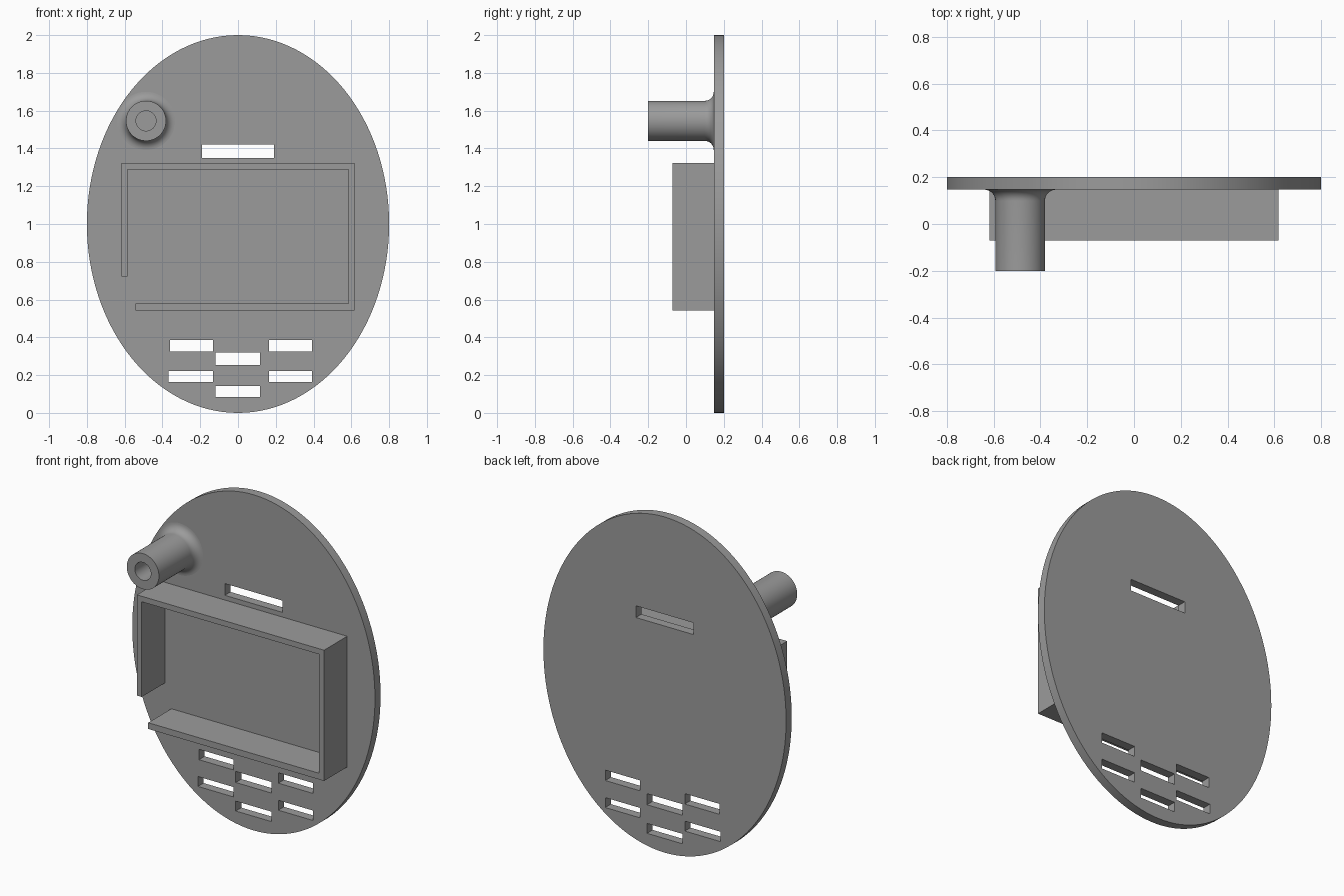
import bpy, bmesh, math

if "Cube" in bpy.data.objects:
    bpy.data.objects.remove(bpy.data.objects["Cube"])

grey = bpy.data.materials.new("plain grey")
grey.diffuse_color = (0.33, 0.33, 0.33, 1)
grey.use_nodes = True
grey.node_tree.nodes["Principled BSDF"].inputs["Base Color"].default_value = grey.diffuse_color

FRONT, BACK = 0.147, 0.2


def finish(name, bm, angle=None):
    bmesh.ops.recalc_face_normals(bm, faces=bm.faces)
    me = bpy.data.meshes.new(name)
    bm.to_mesh(me)
    bm.free()
    me.materials.append(grey)
    ob = bpy.data.objects.new(name, me)
    bpy.context.collection.objects.link(ob)
    if angle:
        smooth(ob, angle)
    return ob


def smooth(ob, angle):
    bpy.ops.object.select_all(action='DESELECT')
    ob.select_set(True)
    bpy.context.view_layer.objects.active = ob
    bpy.ops.object.shade_smooth_by_angle(angle=math.radians(angle))


def prism(bm, outline, y0, y1):
    """Extrude an (x, z) outline along y."""
    face = bm.faces.new([bm.verts.new((x, y0, z)) for x, z in outline])
    new = bmesh.ops.extrude_face_region(bm, geom=[face])["geom"]
    moved = [v for v in new if isinstance(v, bmesh.types.BMVert)]
    bmesh.ops.translate(bm, verts=moved, vec=(0, y1 - y0, 0))


# Oval plate
bm = bmesh.new()
N = 128
prism(bm, [(0.8 * math.cos(2 * math.pi * i / N), 1 + math.sin(2 * math.pi * i / N))
           for i in range(N)], FRONT, BACK)
plate = finish("oval_plate", bm)

# Slots through the plate: x0, x1, z0, z1
slots = [(-0.19, 0.19, 1.35, 1.42),
         (-0.36, -0.132, 0.325, 0.387), (0.163, 0.392, 0.325, 0.387),
         (-0.118, 0.117, 0.254, 0.32),
         (-0.367, -0.132, 0.164, 0.223), (0.163, 0.392, 0.164, 0.223),
         (-0.118, 0.117, 0.084, 0.143)]
bm = bmesh.new()
for x0, x1, z0, z1 in slots:
    prism(bm, [(x0, z0), (x1, z0), (x1, z1), (x0, z1)], FRONT - 0.1, BACK + 0.1)
cutter = finish("slot_cutter", bm)
cutter.hide_render = True

mod = plate.modifiers.new("slots", 'BOOLEAN')
mod.object = cutter
mod.operation = 'DIFFERENCE'
mod.solver = 'EXACT'
bpy.ops.object.select_all(action='DESELECT')
plate.select_set(True)
bpy.context.view_layer.objects.active = plate
bpy.ops.object.modifier_apply(modifier=mod.name)
bpy.data.objects.remove(cutter, do_unlink=True)
smooth(plate, 30)

# Rectangular rim, open at the lower left corner
bm = bmesh.new()
prism(bm, [(-0.617, 0.722), (-0.617, 1.322), (0.617, 1.322), (0.617, 0.543),
           (-0.542, 0.543), (-0.542, 0.58), (0.585, 0.58), (0.585, 1.289),
           (-0.585, 1.289), (-0.585, 0.722)], -0.071, FRONT + 0.01)
finish("rectangular_rim", bm)

# Hollow post with a rounded foot, turned around its own axis
CX, CZ, R, FILLET = -0.487, 1.546, 0.106, 0.048
profile = [(0.053, FRONT), (0.053, -0.2), (R, -0.2)]
for i in range(9):
    t = math.pi / 2 * i / 8
    profile.append((R + FILLET * (1 - math.cos(t)), FRONT - FILLET * (1 - math.sin(t))))
bm = bmesh.new()
verts = [bm.verts.new((CX + r, y, CZ)) for r, y in profile]
edges = [bm.edges.new(pair) for pair in zip(verts, verts[1:])]
bmesh.ops.spin(bm, geom=verts + edges, cent=(CX, 0, CZ), axis=(0, 1, 0),
               angle=2 * math.pi, steps=64)
bmesh.ops.remove_doubles(bm, verts=bm.verts, dist=1e-5)
# Normals must face away from the solid wall
bmesh.ops.recalc_face_normals(bm, faces=bm.faces)
finish("hollow_post", bm, 30)
